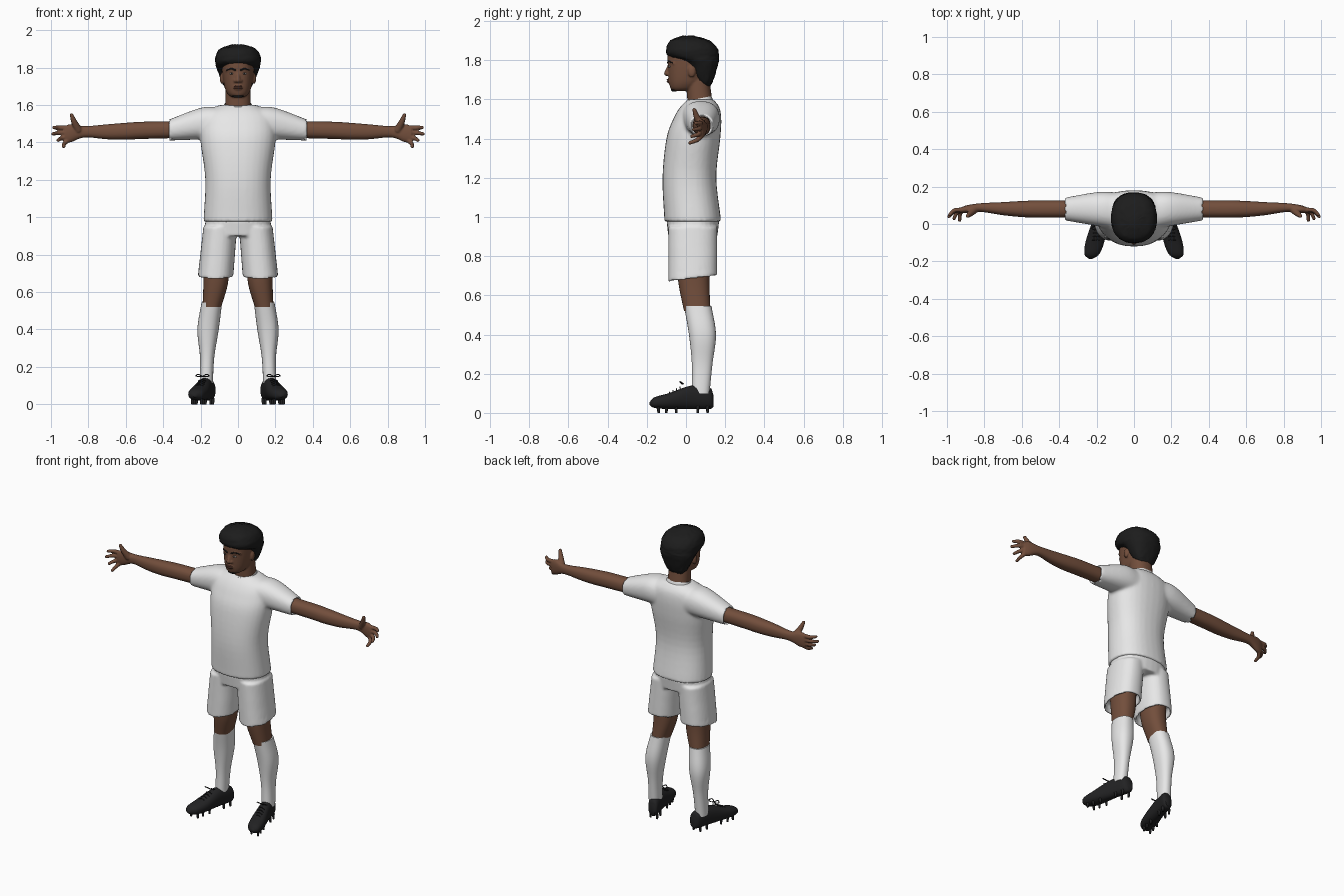
import bpy
import bmesh
import math
import random
from mathutils import Vector, Matrix

if "Cube" in bpy.data.objects:
    bpy.data.objects.remove(bpy.data.objects["Cube"])
random.seed(4)
SIDES = (-1, 1)


def material(name, *colour):
    mat = bpy.data.materials.new(name)
    mat.use_nodes = True
    mat.diffuse_color = (*colour, 1)
    shader = mat.node_tree.nodes["Principled BSDF"]
    shader.inputs["Base Color"].default_value = (*colour, 1)
    return mat


cloth = material("white cloth", .8, .8, .8)
skin = material("brown skin", .17, .077, .045)
lip_brown = material("lip brown", .13, .05, .035)
black_hair = material("black hair", .012, .012, .012)
leather = material("black leather", .016, .016, .017)
eye_white = material("eye white", .45, .42, .4)


def ring(z, front, back, half, x=0):
    """Level cross-section between a front and a back depth."""
    return z, x, (front + back) / 2, half, (back - front) / 2


def smooth_path(points, steps):
    """Catmull-Rom interpolation through tuples of any length."""
    path = [Vector(point) for point in points]
    path = [2 * path[0] - path[1], *path, 2 * path[-1] - path[-2]]
    result = []
    for before, start, end, after in zip(path, path[1:], path[2:], path[3:]):
        for step in range(steps):
            t = step / steps
            leave, arrive = (end - before) / 2, (after - start) / 2
            ease = t * t * (3 - 2 * t)
            result.append(start.lerp(end, ease) + leave * (t * (1 - t) ** 2)
                          - arrive * (t * t * (1 - t)))
    return result + [path[-2]]


def loft(bm, sections, axis="z", power=2.3, sides=32, hollow=0):
    """Skin rounded sections along an axis; hollow sinks the last end inwards."""
    rings = smooth_path(sections, 5)
    if hollow:
        t, a, b, width, depth = rings[-1]
        inward = math.copysign(hollow, rings[0][0] - t)
        for shift in (0, inward):
            rings.append(Vector((t + shift, a, b, width * .87, depth * .9)))
    loops = []
    for t, a, b, width, depth in rings:
        loop = []
        for k in range(sides):
            angle = math.tau * k / sides
            c, s = math.cos(angle), math.sin(angle)
            u = a + width * math.copysign(abs(c) ** (2 / power), c)
            v = b + depth * math.copysign(abs(s) ** (2 / power), s)
            places = {"z": (u, v, t), "x": (t, u, v), "y": (u, t, v)}
            loop.append(bm.verts.new(places[axis]))
        loops.append(loop)
    for low, high in zip(loops, loops[1:]):
        for k in range(sides):
            bm.faces.new((low[k - 1], low[k], high[k], high[k - 1]))
    bm.faces.new(loops[0])
    bm.faces.new(loops[-1])


def blob(bm, centre, radii):
    place = Matrix.Translation(centre) @ Matrix.Diagonal((*radii, 1))
    bmesh.ops.create_icosphere(bm, subdivisions=3, radius=1, matrix=place)


def chain(bm, points, thick, thin):
    """Overlapping spheres along a path, for fingers, nose and brows."""
    path = smooth_path(points, 7)
    for i, point in enumerate(path):
        radius = thick + (thin - thick) * i / (len(path) - 1)
        blob(bm, point, [radius] * 3)


def finish(name, bm, mat, mirror=False, voxel=0, relax=4):
    """Make the object; voxel fuses overlapping pieces into one surface."""
    bmesh.ops.recalc_face_normals(bm, faces=bm.faces)
    mesh = bpy.data.meshes.new(name)
    bm.to_mesh(mesh)
    bm.free()
    mesh.materials.append(mat)
    for face in mesh.polygons:
        face.use_smooth = True
    mesh.set_sharp_from_angle(angle=math.radians(50))
    part = bpy.data.objects.new(name, mesh)
    bpy.context.scene.collection.objects.link(part)
    if voxel:
        fuse = part.modifiers.new("fuse", "REMESH")
        fuse.mode = "VOXEL"
        fuse.voxel_size = voxel
        fuse.use_smooth_shade = True
        part.modifiers.new("relax", "SMOOTH").iterations = relax
    if mirror:
        part.modifiers.new("mirror", "MIRROR").use_mirror_merge = False


# Shirt: body and two open sleeves fused
bm = bmesh.new()
loft(bm, [ring(.975, -.11, .18, .185), ring(1.2, -.12, .155, .175), ring(1.4, -.1, .175, .2),
          ring(1.5, -.065, .18, .2), ring(1.56, -.03, .17, .175), ring(1.6, .01, .14, .1)])
for side in SIDES:
    loft(bm, [(side * .1, .07, 1.5, .1, .09), (side * .2, .08, 1.5, .09, .085),
              (side * .375, .08, 1.465, .06, .055)], "x", hollow=.03)
finish("shirt", bm, cloth, voxel=.009, relax=6)

# Collar: ring tilted up towards the back of the neck
bm = bmesh.new()
loft(bm, [ring(1.575, 0, .14, .085), ring(1.605, 0, .13, .074)])
for vert in bm.verts:
    vert.co.z += (vert.co.y - .07) * .2
finish("collar", bm, cloth)

# Shorts: pelvis and two open legs fused, hems higher at the back
bm = bmesh.new()
loft(bm, [ring(.985, -.1, .17, .175), ring(.9, -.09, .16, .18)])
for side in SIDES:
    loft(bm, [ring(.95, -.09, .16, .09, side * .095),
              ring(.685, -.09, .16, .095, side * .12)], hollow=.05)
for vert in bm.verts:
    if vert.co.z < .8:
        vert.co.z += (vert.co.y - .035) * .12
finish("shorts", bm, cloth, voxel=.008)

# Knees and socks
bm = bmesh.new()
loft(bm, [ring(.76, -.05, .12, .07, .115), ring(.64, -.035, .12, .065, .12),
          ring(.52, -.01, .125, .05, .14)])
finish("knees", bm, skin, mirror=True)
bm = bmesh.new()
loft(bm, [ring(.545, -.01, .13, .055, .14), ring(.4, .015, .153, .057, .16),
          ring(.25, .03, .135, .038, .165), ring(.1, .03, .12, .035, .17)])
finish("socks", bm, cloth, mirror=True)


def foot_x(y):
    """Centre line of a foot turned outwards."""
    return .165 + (.08 - y) / 4


def shoe_ring(y, half, low, top):
    return y, foot_x(y), (low + top) / 2, half, (top - low) / 2


# Shoes with studs under the sole
bm = bmesh.new()
loft(bm, [shoe_ring(.14, .02, .03, .09), shoe_ring(.12, .035, .02, .13),
          shoe_ring(.03, .04, .02, .14), shoe_ring(-.09, .05, .02, .1),
          shoe_ring(-.16, .04, .025, .08), shoe_ring(-.186, .01, .04, .055)], "y")
for y in (.11, .06, -.05, -.1, -.14):
    for offset in (-.024, .024):
        place = Matrix.Translation((foot_x(y) + offset, y, .017))
        bmesh.ops.create_cone(bm, cap_ends=True, segments=10, radius1=.006, radius2=.009,
                              depth=.034, matrix=place)
finish("shoes", bm, leather, mirror=True)

# Laces: a two-loop bow and crossing strands
bm = bmesh.new()
knot = Vector((.19, -.02, .148))
for side in SIDES:
    loop = [knot, knot + Vector((side * .02, -.012, .012)), knot + Vector((side * .036, 0, .005)),
            knot + Vector((side * .02, .006, 0)), knot]
    chain(bm, loop, .0035, .0035)
for row in range(4):
    y, z = -.03 - row * .018, .133 - row * .009
    strand = [(foot_x(y) + dx, y, z - abs(dx) * .4) for dx in (-.02, 0, .02)]
    chain(bm, strand, .0035, .0035)
finish("laces", bm, leather, mirror=True, voxel=.003, relax=1)

# Arms: arm and palm, then four curled fingers and a thumb, fused
bm = bmesh.new()
loft(bm, [(.27, .08, 1.47, .045, .045), (.5, .08, 1.465, .046, .046), (.6, .08, 1.46, .043, .045),
          (.7, .082, 1.457, .035, .04), (.82, .088, 1.457, .023, .03),
          (.89, .08, 1.45, .021, .048), (.928, .073, 1.443, .015, .045)], "x")
for finger, reach in enumerate((.985, .99, .962, .932)):
    knuckle = Vector((.912, .075, 1.477 - finger * .022))
    tip = Vector((reach, .05 - finger * .01, 1.48 - finger * .034))
    bend = knuckle.lerp(tip, .55) + Vector((.006, .012, 0))
    chain(bm, [knuckle, bend, tip], .0135, .0095)
chain(bm, [(.855, .076, 1.468), (.876, .055, 1.51), (.89, .042, 1.547)], .022, .01)
finish("arms", bm, skin, mirror=True, voxel=.0045, relax=3)

# Head: neck, skull, nose, ears, brow ridge, mouth and chin fused
bm = bmesh.new()
loft(bm, [ring(1.55, .01, .14, .07), ring(1.7, 0, .12, .066)])
loft(bm, [ring(1.643, -.065, .02, .036), ring(1.66, -.08, .055, .056), ring(1.7, -.088, .1, .073),
          ring(1.78, -.093, .15, .085), ring(1.84, -.09, .15, .083), ring(1.89, -.05, .11, .055)])
chain(bm, [(0, -.086, 1.77), (0, -.1, 1.732)], .009, .013)
for side in SIDES:
    blob(bm, (side * .014, -.091, 1.729), (.01, .011, .009))
    blob(bm, (side * .086, .03, 1.742), (.011, .02, .03))
    chain(bm, [(side * .012, -.084, 1.786), (side * .035, -.08, 1.792),
               (side * .06, -.06, 1.784)], .01, .008)
blob(bm, (0, -.078, 1.695), (.028, .018, .018))
blob(bm, (0, -.062, 1.66), (.024, .018, .016))
finish("head", bm, skin, voxel=.005)

# Lips, eyes, pupils, brows and chin beard
bm = bmesh.new()
for z in (1.69, 1.7):
    blob(bm, (0, -.092, z), (.023, .007, .005))
finish("lips", bm, lip_brown)
bm = bmesh.new()
blob(bm, (.034, -.084, 1.768), (.013, .006, .005))
finish("eyes", bm, eye_white, mirror=True)
bm = bmesh.new()
blob(bm, (.034, -.088, 1.768), (.005, .003, .005))
finish("pupils", bm, black_hair, mirror=True)
bm = bmesh.new()
chain(bm, [(.016, -.092, 1.787), (.036, -.088, 1.794), (.06, -.067, 1.786)], .005, .0035)
finish("brows", bm, black_hair, mirror=True)
bm = bmesh.new()
blob(bm, (0, -.06, 1.648), (.03, .016, .009))
finish("chin_beard", bm, black_hair)

# Hair: rounded mass swept from forehead to nape, slightly rough
bm = bmesh.new()
loft(bm, [ring(1.665, .085, .12, .045), ring(1.7, .05, .14, .075), ring(1.785, -.005, .165, .11),
          ring(1.822, -.09, .168, .12), ring(1.86, -.1, .16, .12), ring(1.9, -.08, .12, .095),
          ring(1.924, -.02, .04, .03)], sides=48)
for vert in bm.verts:
    vert.co += Vector([random.uniform(-.002, .002) for _ in range(3)])
finish("hair", bm, black_hair)
